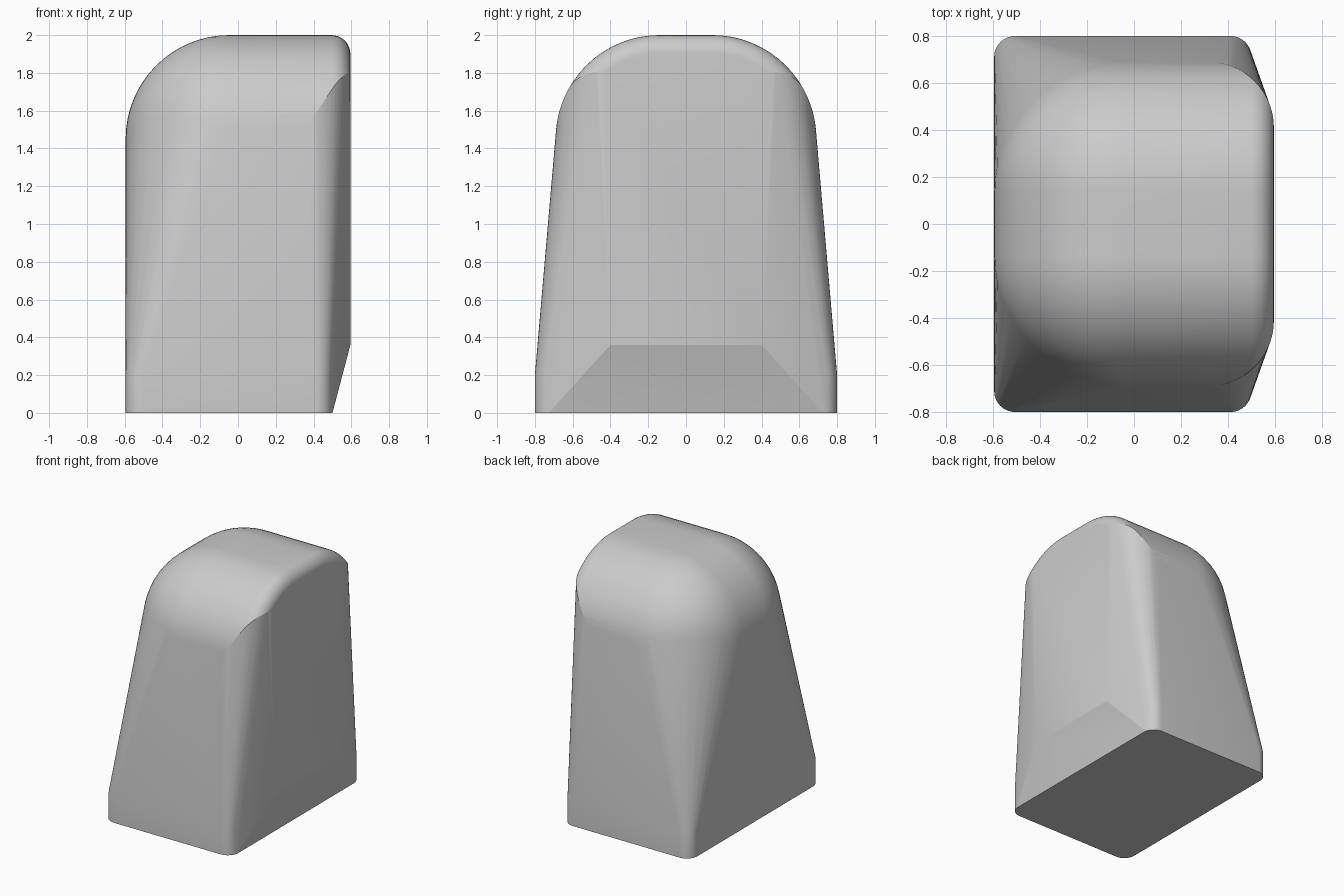
import bpy, bmesh
from math import sin, cos, pi, sqrt, radians

if "Cube" in bpy.data.objects:
    bpy.data.objects.remove(bpy.data.objects["Cube"])

N = 16          # steps per quarter turn
X = 0.595       # half width of the body
R = 0.55        # big dome radius
CY, CZ = 0.14, 1.45   # dome arc centre
points = []


def add(x, y, z):
    points.extend([(x, y, z), (x, -y, z)])


quarter = [i / N * pi / 2 for i in range(N + 1)]

# Foot: rounded rectangle with short vertical walls
r = 0.09
for z in (0, 0.2):
    for a in quarter[::2]:
        add(0.5 - r + r * cos(a), 0.8 - r + r * sin(a), z)
        add(-X + r - r * cos(a), 0.8 - r + r * sin(a), z)

# Lower edge of the overhanging right panel
add(X, 0.4, 0.36)

# Left shoulders: quarter-sphere corners
for a in quarter:
    for b in quarter:
        add(-X + R - R * cos(a) * cos(b), CY + R * cos(a) * sin(b), CZ + R * sin(a))

# Right end: dome profile with a small top bevel and rounded upright corners
corner, bevel = 0.28, 0.1
xs = sorted({X - corner + corner * sin(a) for a in quarter}
            | {X - bevel + bevel * sin(a) for a in quarter[::2]})
for x in xs:
    inset = 0
    if x > X - bevel:
        inset = bevel - sqrt(max(0, bevel ** 2 - (x - X + bevel) ** 2))
    rad = R - inset
    y_max = 0.41 + sqrt(max(0, corner ** 2 - (x - X + corner) ** 2))
    for a in quarter:
        y = min(CY + rad * cos(a), y_max)
        add(x, y, CZ + sqrt(max(0, rad ** 2 - (y - CY) ** 2)))

# Skin all guides with one convex shell
bm = bmesh.new()
for p in points:
    bm.verts.new(p)
bmesh.ops.remove_doubles(bm, verts=bm.verts, dist=0.002)
bmesh.ops.convex_hull(bm, input=bm.verts)
loose = [v for v in bm.verts if not v.link_faces]
bmesh.ops.delete(bm, geom=loose, context='VERTS')
bmesh.ops.dissolve_limit(bm, angle_limit=radians(0.5), verts=bm.verts, edges=bm.edges)
bmesh.ops.recalc_face_normals(bm, faces=bm.faces)
mesh = bpy.data.meshes.new("rounded_body")
bm.to_mesh(mesh)
bm.free()

body = bpy.data.objects.new("rounded_body", mesh)
bpy.context.collection.objects.link(body)
bpy.context.view_layer.objects.active = body
body.select_set(True)
bpy.ops.object.shade_smooth_by_angle(angle=radians(12))
